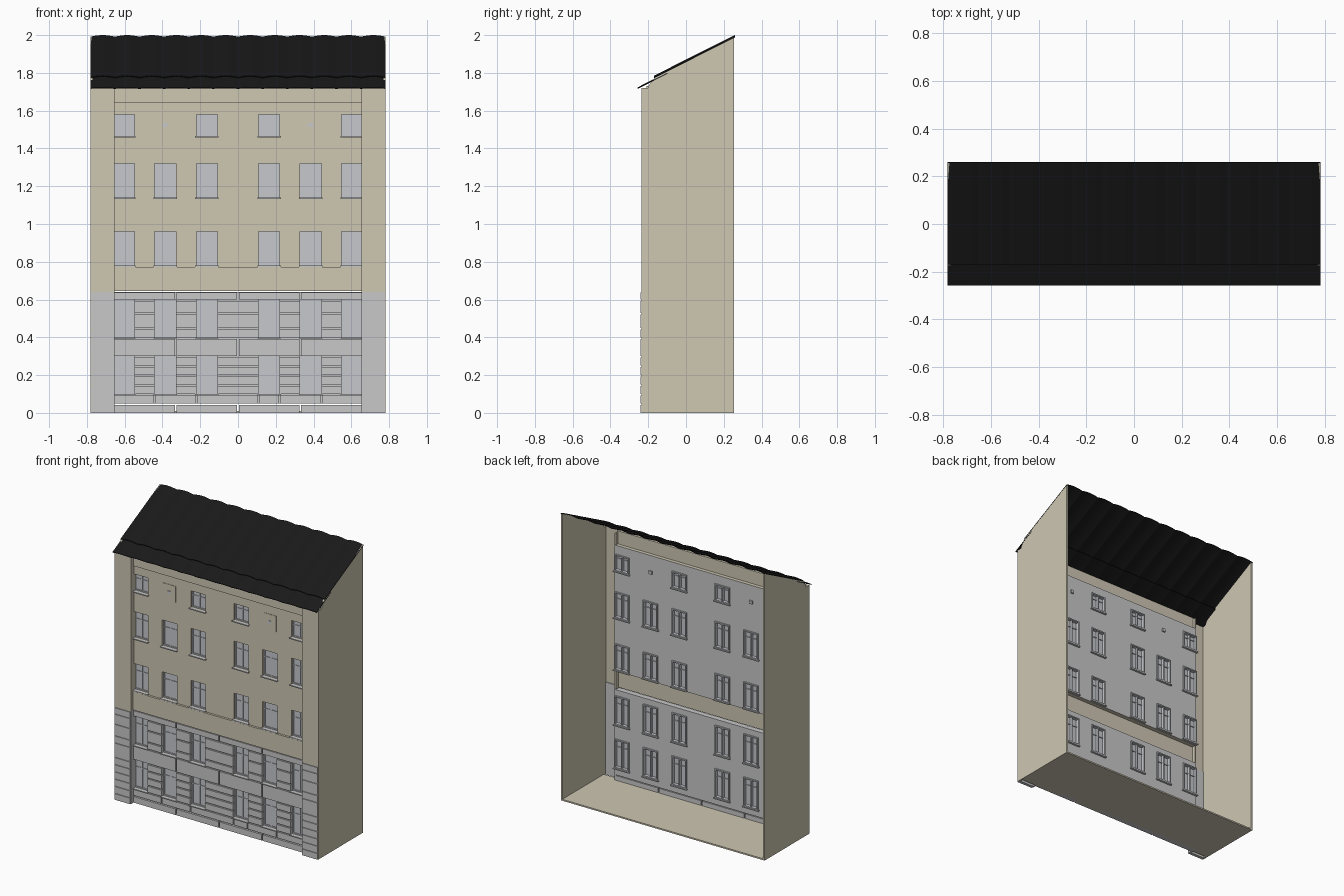
import bpy, bmesh, math
from mathutils import Matrix

if "Cube" in bpy.data.objects:
    bpy.data.objects.remove(bpy.data.objects["Cube"])


def material(name, rgb):
    m = bpy.data.materials.new(name)
    m.use_nodes = True
    m.diffuse_color = (*rgb, 1)
    m.node_tree.nodes["Principled BSDF"].inputs["Base Color"].default_value = (*rgb, 1)
    return m


plaster = material("beige plaster", (0.62, 0.57, 0.45))
stone = material("grey stone", (0.58, 0.58, 0.58))
glass = material("window grey", (0.57, 0.58, 0.61))
tile = material("black roof", (0.01, 0.01, 0.01))


def finish(name, bm, *mats):
    bmesh.ops.recalc_face_normals(bm, faces=bm.faces)
    me = bpy.data.meshes.new(name)
    bm.to_mesh(me)
    bm.free()
    for m in mats:
        me.materials.append(m)
    ob = bpy.data.objects.new(name, me)
    bpy.context.collection.objects.link(ob)
    return ob


def add_box(bm, x0, x1, y0, y1, z0, z1):
    mat = Matrix.Translation(((x0 + x1) / 2, (y0 + y1) / 2, (z0 + z1) / 2))
    bmesh.ops.create_cube(bm, size=1, matrix=mat @ Matrix.Diagonal((x1 - x0, y1 - y0, z1 - z0, 1)))


def boxes(name, mat, *dims):
    bm = bmesh.new()
    for d in dims:
        add_box(bm, *d)
    return finish(name, bm, mat)


def wall(name, x, z0, z1, y0, y1, holes, front, back):
    """Slab in the xz plane with rectangular openings and a separate back colour."""
    xs = sorted({-x, x, *(v for h in holes for v in h[:2])})
    zs = sorted({z0, z1, *(v for h in holes for v in h[2:])})
    bm = bmesh.new()
    grid = {(a, c): bm.verts.new((a, y0, c)) for a in xs for c in zs}
    for a, b in zip(xs, xs[1:]):
        for c, d in zip(zs, zs[1:]):
            if not any(h[0] <= a < h[1] and h[2] <= c < h[3] for h in holes):
                bm.faces.new([grid[p] for p in ((a, c), (b, c), (b, d), (a, d))])
    ext = bmesh.ops.extrude_face_region(bm, geom=list(bm.faces), use_keep_orig=True)
    for v in ext["geom"]:
        if isinstance(v, bmesh.types.BMVert):
            v.co.y = y1
    bmesh.ops.delete(bm, geom=[v for v in bm.verts if not v.link_faces], context="VERTS")
    bmesh.ops.recalc_face_normals(bm, faces=bm.faces)
    for f in bm.faces:
        f.material_index = int(f.normal.y > 0.5)
    return finish(name, bm, front, back)


# Window layout: column centres and storey heights
COLS = (-0.605, -0.385, -0.165, 0.165, 0.385, 0.605)
HALF = 0.056
ROWS = [(0.10, 0.30), (0.40, 0.60), (0.78, 0.96), (1.14, 1.32), (1.465, 1.58)]
openings = [(c - HALF, c + HALF, a, b) for a, b in ROWS for c in COLS
            if a < 1.4 or abs(c) != 0.385]
lower = [o for o in openings if o[3] < 0.64]
upper = [o for o in openings if o[2] > 0.64]

# Facade slabs, parapet band and cornice
wall("upper_wall", 0.66, 0.77, 1.64, -0.20, -0.165, upper, plaster, stone)
wall("lower_wall", 0.66, 0.05, 0.64, -0.198, -0.165, lower, stone, stone)
boxes("parapet_band", plaster, (-0.655, 0.655, -0.215, -0.195, 0.645, 0.772))
boxes("cornice", plaster, (-0.66, 0.66, -0.21, -0.19, 1.64, 1.73))

# Windows: pane, outer frame, mullion, transom and sill
panes, frames, sills = [], [], []
for x0, x1, z0, z1 in openings:
    t, m, zt = 0.008, (x0 + x1) / 2, z0 + (z1 - z0) * 0.7
    panes.append((x0, x1, -0.182, -0.178, z0, z1))
    frames += [(x0, x0 + t, -0.188, -0.155, z0, z1), (x1 - t, x1, -0.188, -0.155, z0, z1),
               (x0, x1, -0.188, -0.155, z1 - t, z1), (x0, x1, -0.188, -0.155, z0, z0 + t),
               (m - 0.004, m + 0.004, -0.186, -0.160, z0, z1),
               (x0, x1, -0.186, -0.172, zt, zt + 0.005)]
    sills.append((x0 - 0.006, x1 + 0.006, -0.216, -0.150, z0 - 0.007, z0))
boxes("window_panes", glass, *panes)
boxes("window_frames", glass, *frames)
boxes("window_sills", stone, *sills)

# Blank panels with small vents in the top storey
for s, side in ((-1, "right"), (1, "left")):
    x = s * 0.385
    boxes(side + "_blank_panel", plaster, (x - 0.05, x + 0.05, -0.203, -0.199, 1.47, 1.58))
    boxes(side + "_vent", glass, (x - 0.011, x + 0.011, -0.207, -0.155, 1.514, 1.536))

# Stone blocks laid in courses, interrupted by the windows
COURSES = (0, 0.05, 0.10, 0.15, 0.20, 0.25, 0.30, 0.40, 0.45, 0.53, 0.60, 0.645)
GAP = 0.004
blocks = []
for i, (a, b) in enumerate(zip(COURSES, COURSES[1:])):
    cuts = [o for o in lower if o[2] < b - 0.01 and o[3] > a + 0.01]
    if cuts:
        ends = [-0.66] + [v for o in cuts for v in o[:2]] + [0.66]
        spans = list(zip(ends[::2], ends[1::2]))
    else:
        ends = [-0.66, -0.44, -0.22, 0.11, 0.22, 0.44, 0.66] if i % 2 else [-0.66, -0.33, 0, 0.33, 0.66]
        spans = list(zip(ends, ends[1:]))
    back = -0.17 if a < 0.05 else -0.19
    blocks += [(p + GAP * (p == -0.66 or not cuts), q - GAP * (not cuts), -0.208, back, a, b - 2 * GAP)
               for p, q in spans if q - p > 0.002]
    blocks += [(min(s * 0.658, s * 0.779), max(s * 0.658, s * 0.779), -0.241, -0.222, a, b - 2 * GAP)
               for s in (-1, 1)]
boxes("stone_blocks", stone, *blocks)


# Side walls and hollow corner piers
def mirrored(s, a, b):
    return (min(s * a, s * b), max(s * a, s * b))


PROFILE = [(-0.20, 0), (0.255, 0), (0.255, 1.992), (-0.165, 1.775), (-0.20, 1.73)]
for s, side in ((-1, "right"), (1, "left")):
    bm = bmesh.new()
    face = bm.faces.new([bm.verts.new((s * 0.781, y, z)) for y, z in PROFILE])
    ext = bmesh.ops.extrude_face_region(bm, geom=[face], use_keep_orig=True)
    for v in ext["geom"]:
        if isinstance(v, bmesh.types.BMVert):
            v.co.x = s * 0.769
    finish(side + "_side_wall", bm, plaster)
    boxes(side + "_pier", plaster,
          (*mirrored(s, 0.66, 0.781), -0.235, -0.225, 0.64, 1.72),
          (*mirrored(s, 0.769, 0.781), -0.235, -0.20, 0, 1.72),
          (*mirrored(s, 0.655, 0.665), -0.235, -0.17, 0.64, 1.72))
    boxes(side + "_pier_stone_back", stone,
          (*mirrored(s, 0.66, 0.769), -0.235, -0.22, 0, 0.64),
          (*mirrored(s, 0.655, 0.665), -0.235, -0.17, 0, 0.64))
boxes("floor", plaster, (-0.781, 0.781, -0.20, 0.255, 0, 0.01))


# Rippled roof sheets
def roof(name, y0, z0, y1, z1, thick, depth):
    bm = bmesh.new()
    n = 96
    rows = []
    for y, z in ((y0, z0), (y1, z1)):
        rows.append([bm.verts.new((-0.782 + 1.564 * i / n, y,
                                   z - depth * (1 - abs(math.sin(math.pi * 12 * i / n)))))
                     for i in range(n + 1)])
    for i in range(n):
        bm.faces.new((rows[0][i], rows[0][i + 1], rows[1][i + 1], rows[1][i]))
    ob = finish(name, bm, tile)
    mod = ob.modifiers.new("thickness", "SOLIDIFY")
    mod.thickness = thick
    mod.offset = -1
    return ob


roof("main_roof", -0.17, 1.785, 0.258, 2.0, 0.005, 0.008)
roof("eaves_roof", -0.257, 1.723, -0.10, 1.803, 0.005, 0.003)
